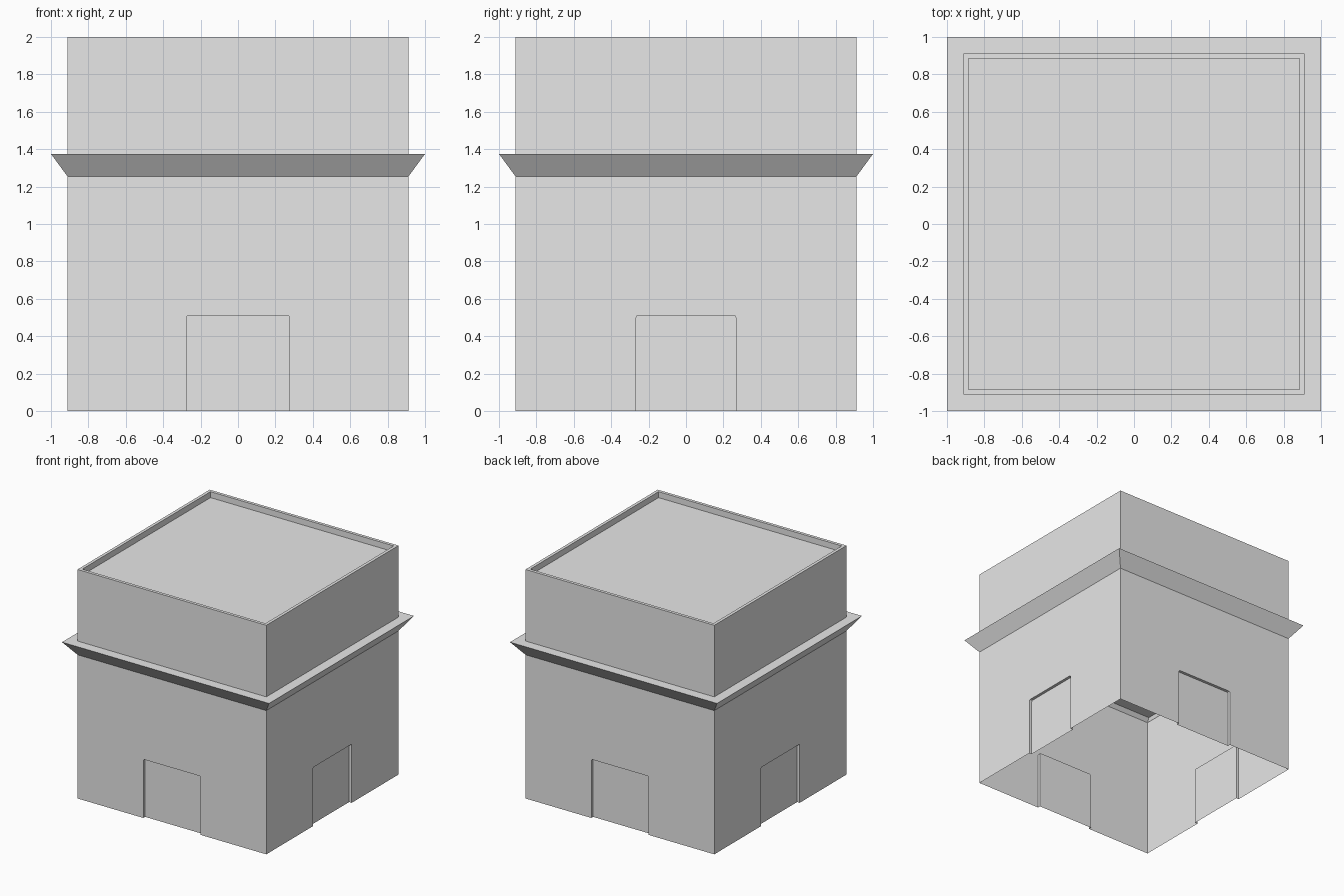
import bpy
import bmesh
import math
from mathutils import Matrix, Vector

HALF = 0.912         # half width of the walls
LEDGE = 1.0          # half width of the cornice lip
INNER = 0.885        # half width inside the parapet
Z_FLARE, Z_LEDGE, Z_TOP, Z_ROOF = 1.255, 1.375, 2.0, 1.948
DOOR_TOP, DOOR_DEPTH, CORNER = 0.512, 0.025, 0.012

cube = bpy.data.objects.get("Cube")
if cube:
    bpy.data.objects.remove(cube, do_unlink=True)

grey = bpy.data.materials.new("plain_grey")
grey.use_nodes = True
grey.diffuse_color = (0.8, 0.8, 0.8, 1)
grey.node_tree.nodes["Principled BSDF"].inputs["Base Color"].default_value = (0.8, 0.8, 0.8, 1)


def finish(bm, name):
    mesh = bpy.data.meshes.new(name)
    bm.to_mesh(mesh)
    bm.free()
    mesh.materials.append(grey)
    obj = bpy.data.objects.new(name, mesh)
    bpy.context.collection.objects.link(obj)
    return obj


def square_bands(name, profile, cap=False):
    """Sweep a (half width, height) profile round the square plan."""
    bm = bmesh.new()
    rings = [[bm.verts.new((sx * h, sy * h, z))
              for sx, sy in ((-1, -1), (1, -1), (1, 1), (-1, 1))]
             for h, z in profile]
    for low, high in zip(rings, rings[1:]):
        for i in range(4):
            j = (i + 1) % 4
            bm.faces.new((low[i], low[j], high[j], high[i]))
    if cap:
        bm.faces.new(rings[-1])
    return finish(bm, name)


def door_outline(half):
    """Left foot, over the rounded head, to the right foot."""
    arc = [(half - CORNER + CORNER * math.cos(a), DOOR_TOP - CORNER + CORNER * math.sin(a))
           for a in (math.radians(d) for d in (0, 30, 60, 90))]
    right = [(half, 0)] + arc
    return [(-x, z) for x, z in right] + right[::-1]


def make_wall(name, turn, door_half):
    rot = Matrix.Rotation(turn, 4, 'Z')
    bm = bmesh.new()

    def ring(points, y):
        return [bm.verts.new(rot @ Vector((x, y, z))) for x, z in points]

    # wall face around the doorway
    outline = door_outline(door_half)
    edge = ring(outline, -HALF)
    corners = ring([(HALF, 0), (HALF, Z_FLARE), (-HALF, Z_FLARE), (-HALF, 0)], -HALF)
    bm.faces.new(edge + corners)
    # shallow reveal and door panel
    back = ring(outline, -HALF + DOOR_DEPTH)
    for i in range(len(edge) - 1):
        bm.faces.new((edge[i + 1], edge[i], back[i], back[i + 1]))
    bm.faces.new(back[::-1])
    finish(bm, name)


# Lower walls, each with a recessed doorway
for i, side in enumerate(("front", "left", "back", "right")):
    make_wall(side + "_wall", i * math.pi / 2, 0.266 if i % 2 else 0.276)

# Flared cornice with a flat ledge on top
square_bands("cornice", [(HALF, Z_FLARE), (LEDGE, Z_LEDGE), (HALF, Z_LEDGE)])

# Upper walls, parapet rim and sunken roof
square_bands("upper_walls_and_roof",
             [(HALF, Z_LEDGE), (HALF, Z_TOP), (INNER, Z_TOP), (INNER, Z_ROOF)], cap=True)
